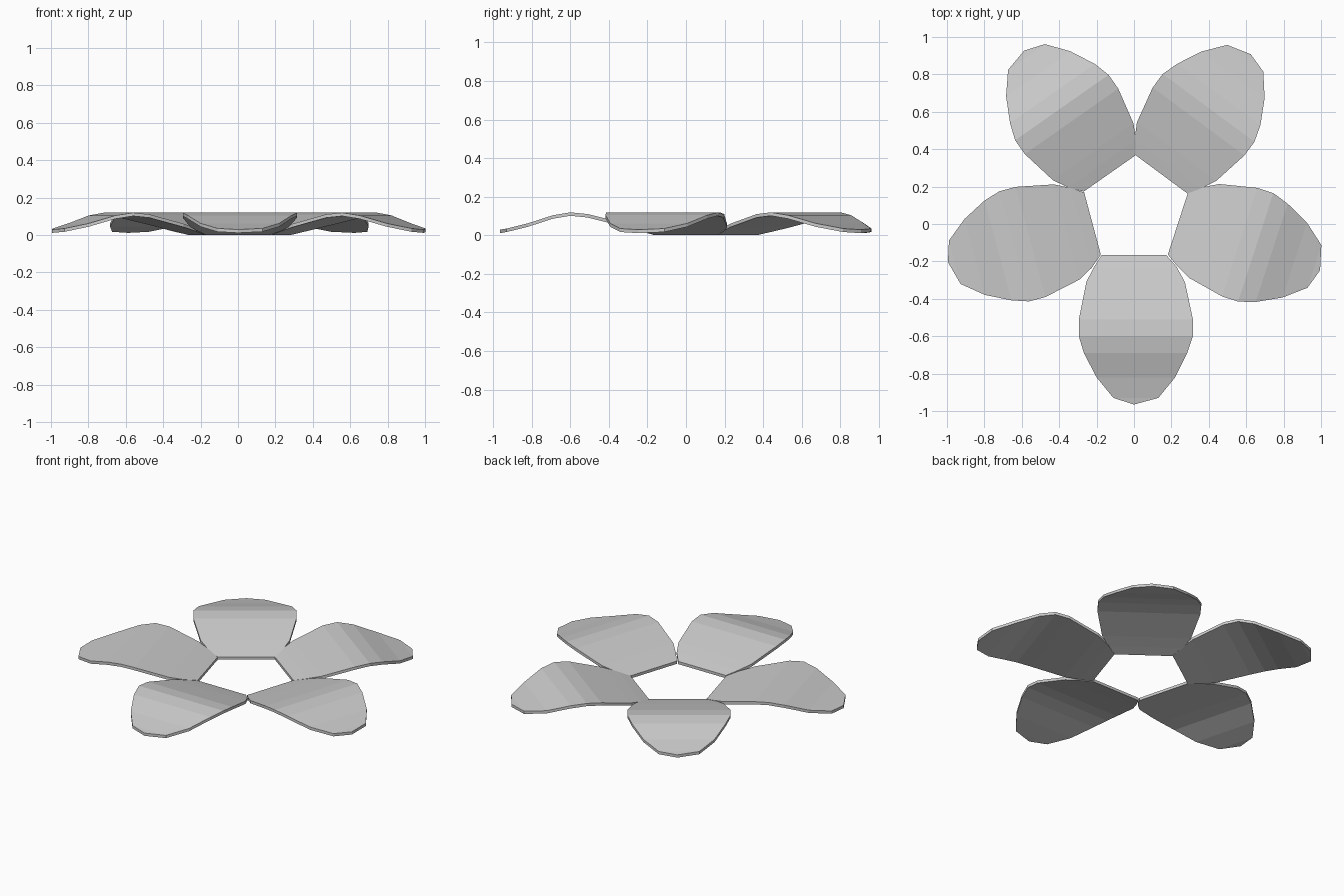
import bpy, bmesh
from math import radians
from mathutils import Matrix

if "Cube" in bpy.data.objects:
    bpy.data.objects.remove(bpy.data.objects["Cube"])

THICK = 0.018
# Petal stations: distance outward, left edge, right edge, top height
ROWS = [
    (0.000, -0.172, 0.172, 0.019),
    (0.065, -0.214, 0.228, 0.038),
    (0.145, -0.255, 0.272, 0.060),
    (0.345, -0.295, 0.315, 0.110),
    (0.435, -0.295, 0.315, 0.119),
    (0.525, -0.268, 0.285, 0.104),
    (0.655, -0.200, 0.220, 0.062),
    (0.765, -0.110, 0.130, 0.035),
]
TIP = (0.80, 0.0, 0.029)


def petal(name, x, y, angle):
    bm = bmesh.new()
    # arched sheet pointing along +x, side offset along +y
    pairs = [(bm.verts.new((u, a, z)), bm.verts.new((u, b, z))) for u, a, b, z in ROWS]
    for (a, b), (c, d) in zip(pairs, pairs[1:]):
        bm.faces.new((a, c, d, b))
    tip = bm.verts.new(TIP)
    bm.faces.new((pairs[-1][0], tip, pairs[-1][1]))
    # thicken downwards
    geom = bmesh.ops.extrude_face_region(bm, geom=bm.faces[:], use_keep_orig=True)["geom"]
    low = [g for g in geom if isinstance(g, bmesh.types.BMVert)]
    bmesh.ops.translate(bm, verts=low, vec=(0, 0, -THICK))
    bmesh.ops.recalc_face_normals(bm, faces=bm.faces[:])
    bm.transform(Matrix.Translation((x, y, 0)) @ Matrix.Rotation(radians(angle), 4, 'Z'))
    me = bpy.data.meshes.new(name)
    bm.to_mesh(me)
    bm.free()
    bpy.context.collection.objects.link(bpy.data.objects.new(name, me))


# Five petals around an open centre: middle of inner edge and direction
petal("petal_front", 0.0, -0.165, -90)
petal("petal_right", 0.234, 0.0, -18)
petal("petal_back_right", 0.148, 0.265, 53.5)
petal("petal_back_left", -0.128, 0.272, 125)
petal("petal_left", -0.222, 0.003, 195)
